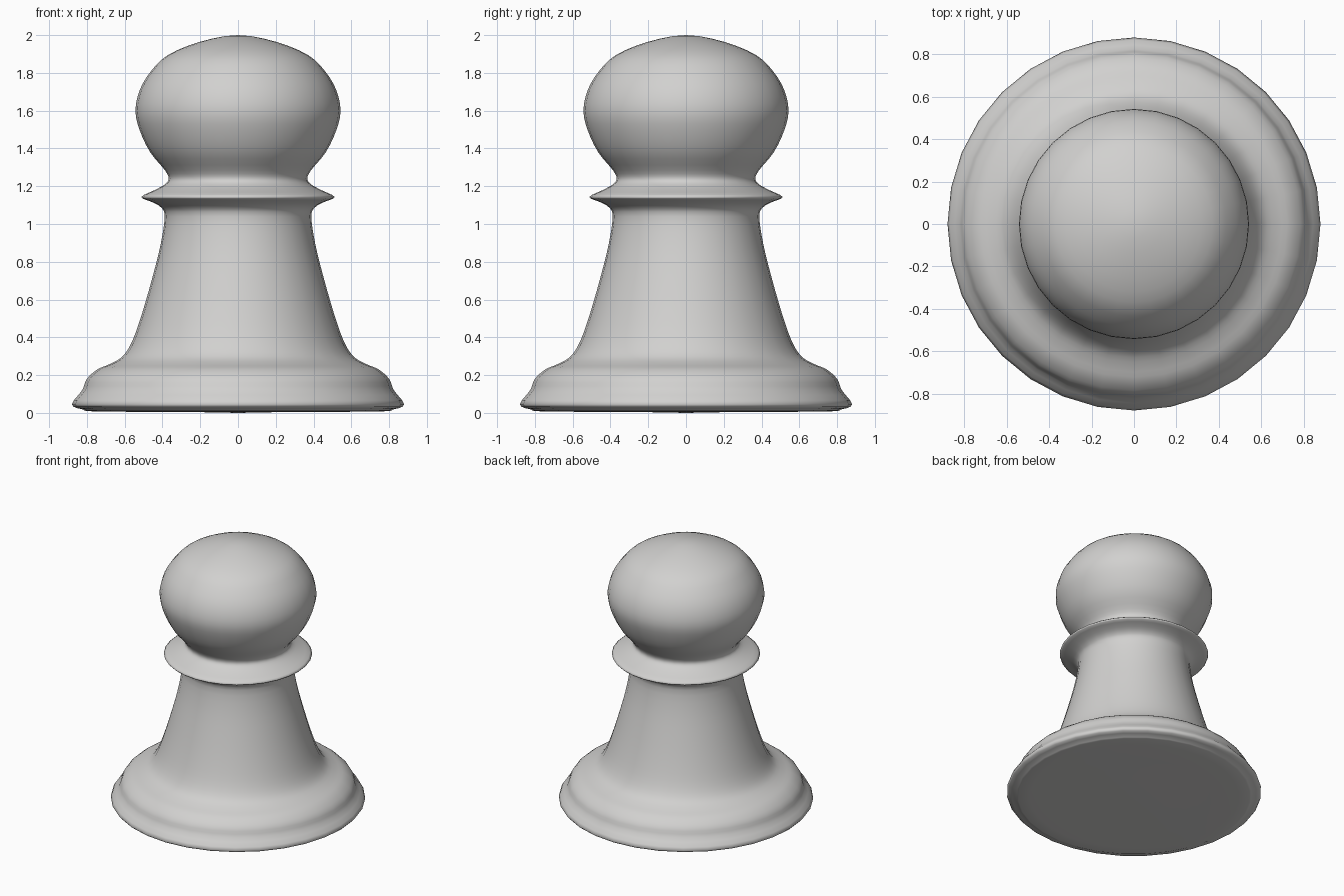
import bpy
import bmesh
import math
from mathutils import Vector

if "Cube" in bpy.data.objects:
    bpy.data.objects.remove(bpy.data.objects["Cube"])

SEGMENTS = 32

# Turned outline as (radius, height), from the underside centre to the crown
OUTLINE = [
    (0.0, 0.005), (0.72, 0.007), (0.82, 0.018), (0.88, 0.045), (0.825, 0.12),
    (0.80, 0.18), (0.745, 0.23), (0.675, 0.26), (0.61, 0.30), (0.56, 0.38),
    (0.51, 0.52), (0.455, 0.71), (0.41, 0.89), (0.388, 1.04), (0.41, 1.09),
    (0.46, 1.118), (0.513, 1.143), (0.44, 1.18), (0.387, 1.21), (0.367, 1.24),
    (0.387, 1.285), (0.465, 1.38), (0.52, 1.495), (0.543, 1.60), (0.52, 1.71),
    (0.46, 1.81), (0.37, 1.895), (0.20, 1.965), (0.0, 2.0),
]


def smooth_outline(points, steps=3):
    """Pass a smooth curve through the outline points."""
    pts = [Vector((r, 0, z)) for r, z in points]
    # mirrored end points keep the crown and underside level at the axis
    first, last = pts[1].copy(), pts[-2].copy()
    first.x, last.x = -first.x, -last.x
    pts = [first] + pts + [last]
    out = []
    for a, b, c, d in zip(pts, pts[1:], pts[2:], pts[3:]):
        for i in range(steps):
            t = i / steps
            out.append(0.5 * (2 * b + (c - a) * t + (2 * a - 5 * b + 4 * c - d) * t ** 2
                              + (3 * b - a - 3 * c + d) * t ** 3))
    out.append(pts[-2])
    for p in out:
        p.z = max(p.z, 0.0)
    out[0].z = 0.0
    return out


def lathe(name, outline, material):
    """Spin an outline around the vertical axis."""
    bm = bmesh.new()
    verts = [bm.verts.new(p) for p in outline]
    edges = [bm.edges.new(pair) for pair in zip(verts, verts[1:])]
    bmesh.ops.spin(bm, geom=verts + edges, cent=(0, 0, 0), axis=(0, 0, 1),
                   angle=math.tau, steps=SEGMENTS, use_merge=True)
    bmesh.ops.remove_doubles(bm, verts=bm.verts[:], dist=0.0005)
    bmesh.ops.recalc_face_normals(bm, faces=bm.faces[:])
    for face in bm.faces:
        face.smooth = True
    mesh = bpy.data.meshes.new(name)
    bm.to_mesh(mesh)
    bm.free()
    mesh.materials.append(material)
    obj = bpy.data.objects.new(name, mesh)
    bpy.context.collection.objects.link(obj)
    return obj


grey = bpy.data.materials.new("light_grey")
grey.diffuse_color = (0.64, 0.635, 0.625, 1.0)
grey.use_nodes = True
grey.node_tree.nodes["Principled BSDF"].inputs["Base Color"].default_value = grey.diffuse_color

# Whole piece: foot, tapered body, collar and round head turned as one
lathe("pawn_body", smooth_outline(OUTLINE), grey)
